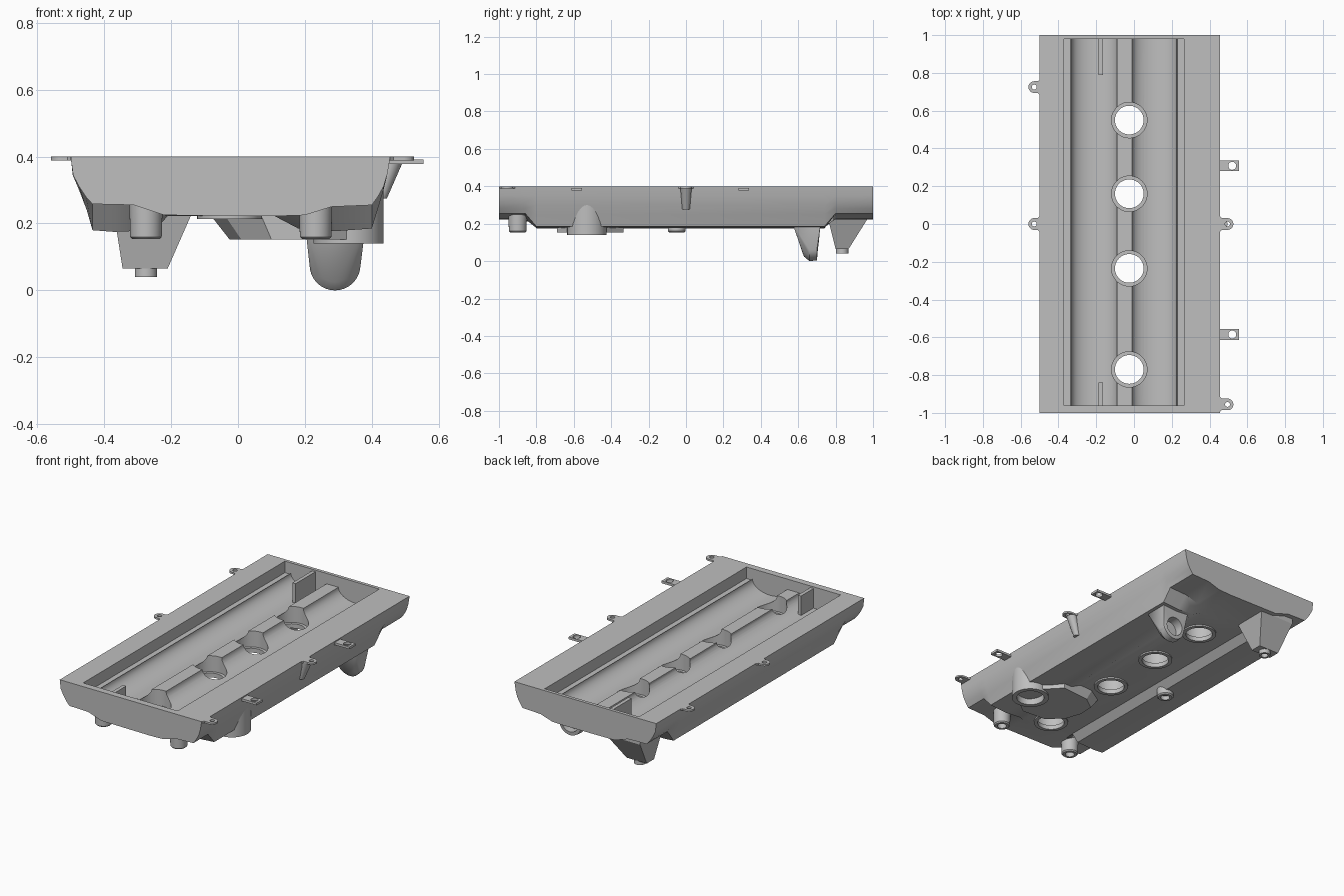
import bpy, bmesh, math
from mathutils import Matrix, Vector

old = bpy.data.objects.get("Cube")
if old:
    bpy.data.objects.remove(old, do_unlink=True)

metal = bpy.data.materials.new("cast_grey")
metal.use_nodes = True
GREY = (0.52, 0.52, 0.52, 1)
metal.diffuse_color = GREY
metal.node_tree.nodes["Principled BSDF"].inputs["Base Color"].default_value = GREY


def finish(name, bm):
    bmesh.ops.recalc_face_normals(bm, faces=bm.faces)
    me = bpy.data.meshes.new(name)
    bm.to_mesh(me)
    bm.free()
    me.materials.append(metal)
    ob = bpy.data.objects.new(name, me)
    bpy.context.collection.objects.link(ob)
    return ob


def activate(ob):
    bpy.ops.object.select_all(action='DESELECT')
    ob.select_set(True)
    bpy.context.view_layer.objects.active = ob


def smooth(ob):
    activate(ob)
    bpy.ops.object.shade_smooth_by_angle(angle=math.radians(32))


def loft(name, rings):
    bm = bmesh.new()
    rows = [[bm.verts.new(p) for p in ring] for ring in rings]
    n = len(rows[0])
    for a, b in zip(rows, rows[1:]):
        for i in range(n):
            j = (i + 1) % n
            bm.faces.new((a[i], a[j], b[j], b[i]))
    bm.faces.new(rows[0])
    bm.faces.new(rows[-1])
    return finish(name, bm)


def circle(x, y, r, z, n=40):
    return [(x + r * math.cos(2 * math.pi * i / n),
             y + r * math.sin(2 * math.pi * i / n), z) for i in range(n)]


def cylinder(name, x, y, r, z0, z1, r1=None):
    return loft(name, [circle(x, y, r, z0), circle(x, y, r1 or r, z1)])


def plate(name, outline, z0, z1):
    return loft(name, [[(x, y, z) for x, y in outline] for z in (z0, z1)])


def hull(name, points):
    bm = bmesh.new()
    for p in points:
        bm.verts.new(p)
    out = bmesh.ops.convex_hull(bm, input=bm.verts)
    bmesh.ops.delete(bm, geom=list({v for v in out["geom_interior"]
                                    if isinstance(v, bmesh.types.BMVert)}), context='VERTS')
    bmesh.ops.dissolve_limit(bm, angle_limit=0.01, verts=bm.verts, edges=bm.edges)
    return finish(name, bm)


def rect(x0, x1, y0, y1, z):
    return [(x0, y0, z), (x1, y0, z), (x1, y1, z), (x0, y1, z)]


def cut(ob, cutter):
    cutter.hide_render = True
    activate(ob)
    mod = ob.modifiers.new("cut", 'BOOLEAN')
    mod.operation = 'DIFFERENCE'
    mod.solver = 'EXACT'
    mod.object = cutter
    bpy.ops.object.modifier_apply(modifier=mod.name)
    bpy.data.objects.remove(cutter, do_unlink=True)


# Pan body: shallow at both ends, two deep lobes between them
deep = [(-.5, .4), (-.494, .345), (-.475, .3), (-.452, .24), (-.435, .18), (-.37, .175),
        (-.25, .18), (-.21, .222), (.11, .222), (.18, .185), (.29, .177), (.4, .185),
        (.42, .25), (.435, .3), (.447, .35), (.455, .4)]
shallow = [(-.5, .4), (-.493, .345), (-.475, .31), (-.455, .28), (-.435, .258), (-.37, .257),
           (-.31, .255), (-.22, .225), (.11, .222), (.2, .225), (.28, .25), (.4, .255),
           (.418, .28), (.435, .31), (.447, .35), (.455, .4)]
stations = [(-1, shallow), (-.86, shallow), (-.8, deep), (.74, deep), (.8, shallow), (1, shallow)]
body = loft("pan_body", [[(x, y, z) for x, z in sec] for y, sec in stations])


# Inner cavity: two rounded troughs with a ridge between
def trough(x0, x1, depth):
    mid, half = (x0 + x1) / 2, (x1 - x0) / 2
    return [(mid - half * math.cos(t), .337 - depth * math.sin(t))
            for t in [math.pi * i / 20 for i in range(21)]]


section = ([(-.37, .45), (-.37, .33), (-.335, .33)] + trough(-.33, -.09, .067)
           + trough(-.01, .225, .067) + [(.23, .33), (.265, .33), (.265, .45)])
cut(body, loft("cavity_cutter", [[(x, y, z) for x, z in section] for y in (-.96, .98)]))

# Plug wells along the ridge
WELL_X = -.025
for y in (-.77, -.235, .16, .55):
    cut(body, cylinder("well_cutter", WELL_X, y, .094, .24, .5))
    cut(body, cylinder("hole_cutter", WELL_X, y, .076, .1, .5))
    ring = cylinder("well_ring", WELL_X, y, .097, .213, .232)
    cut(ring, cylinder("hole_cutter", WELL_X, y, .076, .1, .5))
    smooth(ring)
smooth(body)

# End ribs inside the cavity
for name, y0, y1 in (("front_rib", -.965, -.84), ("back_rib", .79, .985)):
    plate(name, [(-.187, y0), (-.165, y0), (-.165, y1), (-.187, y1)], .26, .39)

# Round bosses underneath
for name, x, y in (("front_right_boss", -.275, -.9), ("front_left_boss", .232, -.9),
                   ("middle_boss", -.275, -.05)):
    boss = loft(name, [circle(x, y, .04, .153), circle(x, y, .047, .16),
                       circle(x, y, .05, .262)])
    cut(boss, cylinder("bore_cutter", x, y, .026, .1, .21))
    smooth(boss)

# Filler neck with its tapered web
neck = cylinder("filler_neck", .33, -.53, .105, .14, .3)
cut(neck, cylinder("bore_cutter", .33, -.53, .078, .1, .27))
smooth(neck)
web = [(.33, -.63), (.25, -.69), (.1, -.68), (.01, -.6), (-.025, -.5),
       (-.02, -.41), (.06, -.35), (.24, -.335), (.33, -.43)]
web_ob = loft("filler_web", [
    [(x, y, .152) for x, y in web],
    [(x - .06 * max(0, (.25 - x) / .27), y, .23) for x, y in web]])
cut(web_ob, cylinder("bore_cutter", .33, -.53, .078, .1, .27))


# Side outlet with an opening towards the back
def ring_y(x, y, z, r):
    return [(px, y, pz) for px, pz, _ in circle(x, z, r, 0, 32)]


outlet = hull("outlet_nozzle", ring_y(.29, .7, .078, .074) + ring_y(.29, .66, .076, .076)
              + ring_y(.29, .63, .085, .06) + rect(.2, .382, .57, .72, .2)
              + rect(.2, .382, .57, .72, .24))
bore = loft("bore_cutter", [ring_y(.29, y, .08, .055) for y in (.655, .9)])
cut(outlet, bore)
smooth(outlet)

# Drain funnel at the back
hull("drain_funnel", rect(-.37, -.14, .76, .97, .225) + rect(-.37, -.14, .76, .97, .26)
     + rect(-.345, -.21, .8, .87, .066))
tip = cylinder("drain_tip", -.275, .835, .033, .04, .1)
cut(tip, cylinder("bore_cutter", -.275, .835, .02, 0, .08))
smooth(tip)


# Mounting tabs on the rim
def round_tab(name, edge, x, y):
    s = 1 if x > edge else -1
    arc = [(x + s * .031 * math.cos(t), y + .031 * math.sin(t))
           for t in [-math.pi / 2 + math.pi * i / 16 for i in range(17)]]
    tab = plate(name, [(edge - s * .008, y - .04), (edge, y - .04), (edge + s * .009, y - .031)]
                + arc + [(edge + s * .009, y + .031), (edge, y + .04),
                         (edge - s * .008, y + .04)], .389, .4)
    cut(tab, cylinder("hole_cutter", x, y, .013, .3, .5))


round_tab("left_middle_tab", .455, .495, 0)
round_tab("left_front_tab", .455, .495, -.955)
round_tab("right_middle_tab", -.5, -.528, 0)
round_tab("right_back_tab", -.5, -.528, .725)
for name, y in (("left_back_clip", .308), ("left_front_clip", -.585)):
    clip = plate(name, [(.44, y - .028), (.555, y - .028), (.555, y + .028), (.44, y + .028)],
                 .378, .392)
    cut(clip, cylinder("hole_cutter", .52, y, .021, .3, .5))

# Gusset below the left middle tab
smooth(hull("tab_gusset", [p for p in circle(.465, 0, .03, .389, 24)]
            + circle(.425, 0, .02, .275, 24)))
